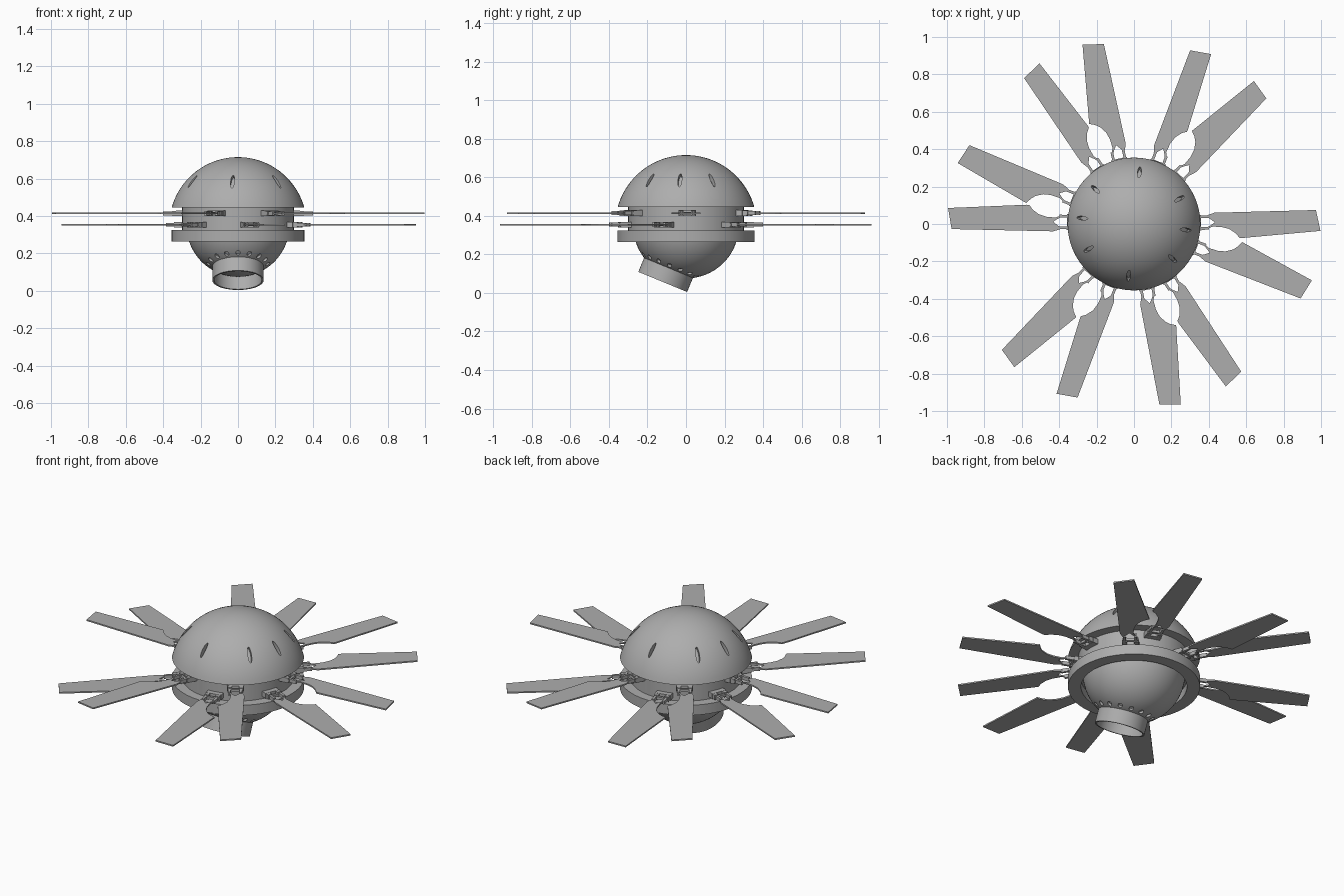
import bpy, bmesh
from math import sin, cos, pi, radians, sqrt, acos
from mathutils import Matrix, Vector

if "Cube" in bpy.data.objects:
    bpy.data.objects.remove(bpy.data.objects["Cube"], do_unlink=True)

grey = bpy.data.materials.new("plain grey")
grey.use_nodes = True
COL = (0.42, 0.42, 0.42, 1)
grey.diffuse_color = COL
grey.node_tree.nodes["Principled BSDF"].inputs["Base Color"].default_value = COL


def finish(name, bm, matrix=None, smooth=False):
    bmesh.ops.recalc_face_normals(bm, faces=bm.faces)
    mesh = bpy.data.meshes.new(name)
    bm.to_mesh(mesh)
    bm.free()
    mesh.materials.append(grey)
    ob = bpy.data.objects.new(name, mesh)
    bpy.context.collection.objects.link(ob)
    if matrix:
        ob.matrix_world = matrix
    if smooth:
        smooth_sharp(ob)
    return ob


def select(ob):
    bpy.ops.object.select_all(action='DESELECT')
    ob.select_set(True)
    bpy.context.view_layer.objects.active = ob


def smooth_sharp(ob):
    select(ob)
    bpy.ops.object.shade_smooth_by_angle(angle=radians(35))


def lathe(name, profile, closed=False, matrix=None, smooth=True):
    bm = bmesh.new()
    vs = [bm.verts.new((r, 0, z)) for r, z in profile]
    es = [bm.edges.new(p) for p in zip(vs, vs[1:])]
    if closed:
        es.append(bm.edges.new((vs[-1], vs[0])))
    bmesh.ops.spin(bm, geom=vs + es, cent=(0, 0, 0), axis=(0, 0, 1),
                   angle=2 * pi, steps=72, use_merge=True)
    bmesh.ops.remove_doubles(bm, verts=bm.verts, dist=1e-5)
    return finish(name, bm, matrix, smooth)


def arc(radius, centre, start, end, n=20):
    # angles measured from straight up
    out = []
    for i in range(n + 1):
        a = start + (end - start) * i / n
        out.append((max(radius * sin(a), 0), centre + radius * cos(a)))
    return out


def carve(ob, matrices, size):
    # cut a set of rounded pockets into a solid
    bm = bmesh.new()
    for m in matrices:
        bmesh.ops.create_cone(bm, cap_ends=True, segments=16, radius1=1, radius2=1, depth=1,
                              matrix=m @ Matrix.Diagonal((*size, 1)))
    cutter = finish("pocket_cutter", bm)
    cutter.hide_render = True
    mod = ob.modifiers.new("pockets", 'BOOLEAN')
    mod.operation, mod.solver, mod.object = 'DIFFERENCE', 'EXACT', cutter
    select(ob)
    bpy.ops.object.modifier_apply(modifier=mod.name)
    bpy.data.objects.remove(cutter, do_unlink=True)
    smooth_sharp(ob)


def facing(direction, distance):
    d = direction.normalized()
    return Matrix.Translation(d * distance) @ d.to_track_quat('Z', 'Y').to_matrix().to_4x4()


# Upper dome with radial slots
DOME_R, DOME_Z, RIM_Z = 0.368, 0.347, 0.445
dome = lathe("upper_dome", arc(DOME_R, DOME_Z, 0, acos((RIM_Z - DOME_Z) / DOME_R))
             + [(0, RIM_Z)], smooth=False)
slots = []
for base in (84, 29, -6.5, -42):
    for a in (radians(base), radians(base + 180)):
        d = Vector((0.28 * cos(a), 0.28 * sin(a), 0.239))
        slots.append(Matrix.Translation((0, 0, DOME_Z)) @ facing(d, DOME_R))
carve(dome, slots, (0.01, 0.045, 0.05))

# Core drum and flange ring
lathe("core_drum", [(0, 0.315), (0.3, 0.315), (0.3, 0.45), (0, 0.45)])
lathe("flange_ring", [(0.285, 0.265), (0.355, 0.265), (0.355, 0.325), (0.285, 0.325)], closed=True)

# Lower bowl with a ring of dimples around the tilted snout
BOWL_R, BOWL_Z = 0.275, 0.35
bowl = lathe("lower_bowl", [(0, BOWL_Z)] + arc(BOWL_R, BOWL_Z, pi / 2, pi), smooth=False)
tilt = Matrix.Translation((0, 0, BOWL_Z)) @ Matrix.Rotation(radians(-22.4), 4, 'X')
dimples = []
for i in range(16):
    a, p = 2 * pi * i / 16 - pi / 2, radians(35.3)
    d = Vector((sin(p) * cos(a), sin(p) * sin(a), -cos(p)))
    dimples.append(tilt @ facing(d, BOWL_R))
carve(bowl, dimples, (0.012, 0.015, 0.03))
lathe("snout_tube", [(0.137, -0.228), (0.137, -0.317), (0.127, -0.317), (0.127, -0.228)],
      closed=True, matrix=tilt)


# Blades: an outline with a forked root and a scooped inner edge
def blade(name, matrix, side, shoulder):
    outline = [(0.395, -0.04), (0.43, -0.052), (0.974, -0.056), (0.996, 0.056),
               (0.575, shoulder), (0.562, 0.085), (0.545, 0.062), (0.51, 0.037), (0.469, 0.025),
               (0.42, 0.022), (0.39, 0.035), (0.385, 0.026), (0.405, 0.018),
               (0.432, 0), (0.405, -0.022), (0.385, -0.03)]
    bm = bmesh.new()
    f = bm.faces.new([bm.verts.new((x, side * y, -0.004)) for x, y in outline])
    up = bmesh.ops.extrude_face_region(bm, geom=[f])
    bmesh.ops.translate(bm, vec=(0, 0, 0.008),
                        verts=[v for v in up["geom"] if isinstance(v, bmesh.types.BMVert)])
    finish(name, bm, matrix)


# Hinge: a block on the drum, two arms and a cross pin
def hinge(name, matrix):
    bm = bmesh.new()
    boxes = [((0.305, 0, 0), (0.05, 0.09, 0.03)), ((0.352, 0, 0), (0.014, 0.085, 0.014))]
    for s in (-1, 1):
        boxes.append(((0.36, s * 0.031, 0), (0.08, 0.014, 0.02)))
        boxes.append(((0.335, s * 0.031, 0), (0.035, 0.024, 0.028)))
    for pos, size in boxes:
        bmesh.ops.create_cube(bm, size=1, matrix=Matrix.Translation(pos) @ Matrix.Diagonal((*size, 1)))
    finish(name, bm, matrix)


layers = {"upper": (0.414, -1, 0.086, (1.1, 68.8, 123.7, 178.3, 248.7, 302.7)),
          "lower": (0.354, 1, 0.115, (46.8, 102.8, 157.7, 226.9, 281.3, 339.2))}
for layer, (z, side, shoulder, angles) in layers.items():
    for i, a in enumerate(angles, 1):
        m = Matrix.Translation((0, 0, z)) @ Matrix.Rotation(radians(a), 4, 'Z')
        blade(f"{layer}_blade_{i}", m, side, shoulder)
        hinge(f"{layer}_hinge_{i}", m)
